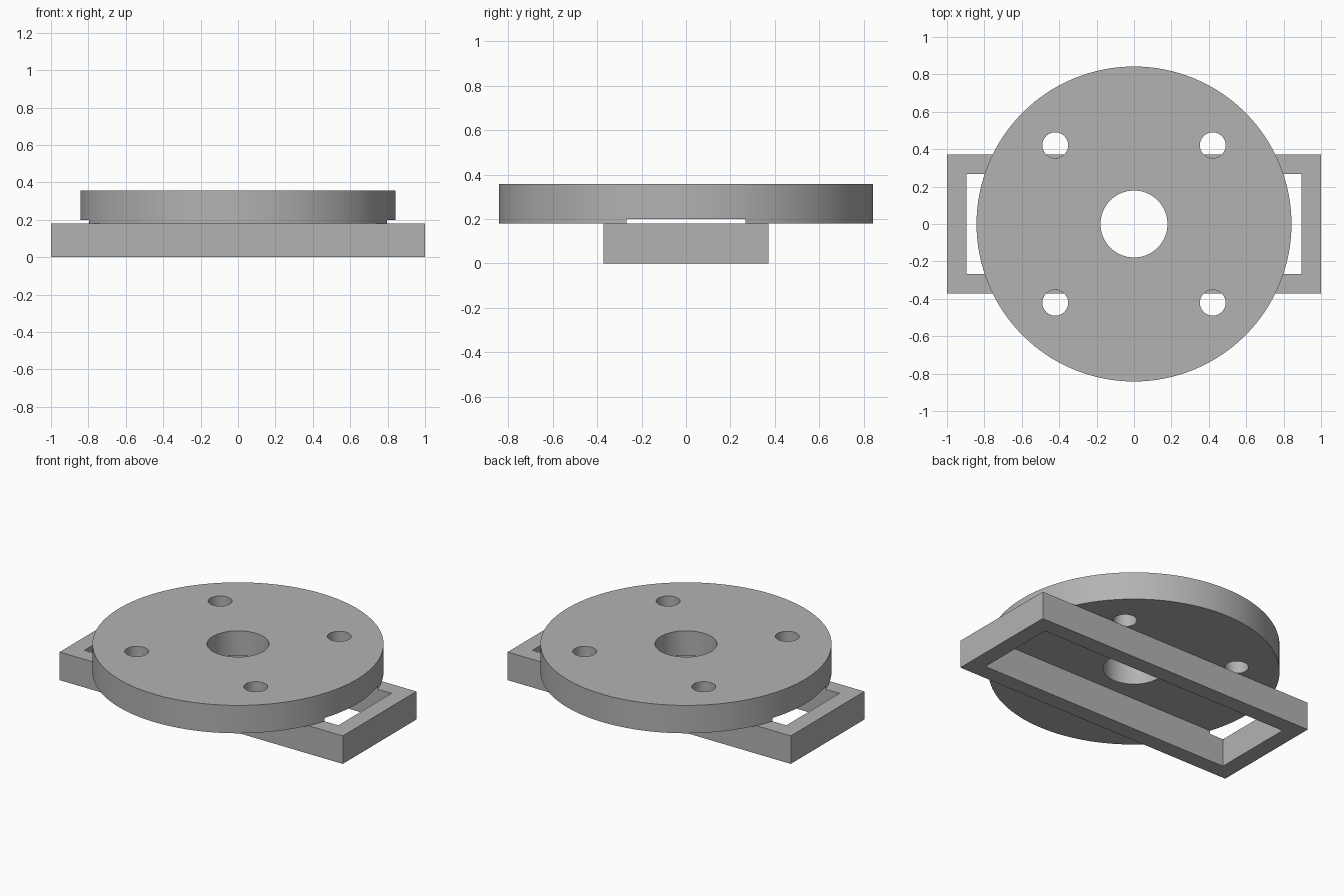
import bpy
import math

default = bpy.data.objects.get("Cube")
if default:
    bpy.data.objects.remove(default, do_unlink=True)

grey = bpy.data.materials.new("light grey")
grey.use_nodes = True
colour = (0.45, 0.45, 0.45, 1)
grey.diffuse_color = colour
grey.node_tree.nodes["Principled BSDF"].inputs["Base Color"].default_value = colour

BASE_H, TOP = 0.179, 0.357   # frame height and overall height
INNER_Y = 0.268              # half width of the frame opening and channel


def box(name, half_x, half_y, z0, z1):
    bpy.ops.mesh.primitive_cube_add(size=1, location=(0, 0, (z0 + z1) / 2))
    ob = bpy.context.object
    ob.name = name
    ob.scale = (2 * half_x, 2 * half_y, z1 - z0)
    bpy.ops.object.transform_apply(location=True, rotation=True, scale=True)
    return ob


def cylinder(name, radius, z0, z1, x=0, y=0, sides=64):
    bpy.ops.mesh.primitive_cylinder_add(
        vertices=sides, radius=radius, depth=z1 - z0, location=(x, y, (z0 + z1) / 2))
    ob = bpy.context.object
    ob.name = name
    bpy.ops.object.transform_apply(location=True, rotation=True, scale=True)
    return ob


def cut(target, cutter):
    mod = target.modifiers.new("cut", "BOOLEAN")
    mod.operation = "DIFFERENCE"
    mod.solver = "EXACT"
    mod.object = cutter
    bpy.context.view_layer.objects.active = target
    bpy.ops.object.modifier_apply(modifier=mod.name)
    bpy.data.objects.remove(cutter, do_unlink=True)


# Rectangular base frame, open through the middle
frame = box("base_frame", 1, 0.371, 0, BASE_H)
cut(frame, box("frame_opening", 0.896, INNER_Y, -1, 1))

# Round plate with a shallow channel below
disc = cylinder("round_plate", 0.842, BASE_H, TOP, sides=128)
cut(disc, box("channel", 2, INNER_Y, 0, 0.2))

# Centre bore and four bolt holes
cut(disc, cylinder("bore", 0.179, -1, 1))
for sx in (-1, 1):
    for sy in (-1, 1):
        cut(disc, cylinder("bolt_hole", 0.069, -1, 1, sx * 0.421, sy * 0.421))

# Material and shading
for ob in (frame, disc):
    ob.data.materials.clear()
    ob.data.materials.append(grey)
bpy.ops.object.select_all(action="DESELECT")
disc.select_set(True)
bpy.context.view_layer.objects.active = disc
bpy.ops.object.shade_smooth_by_angle(angle=math.radians(30))
